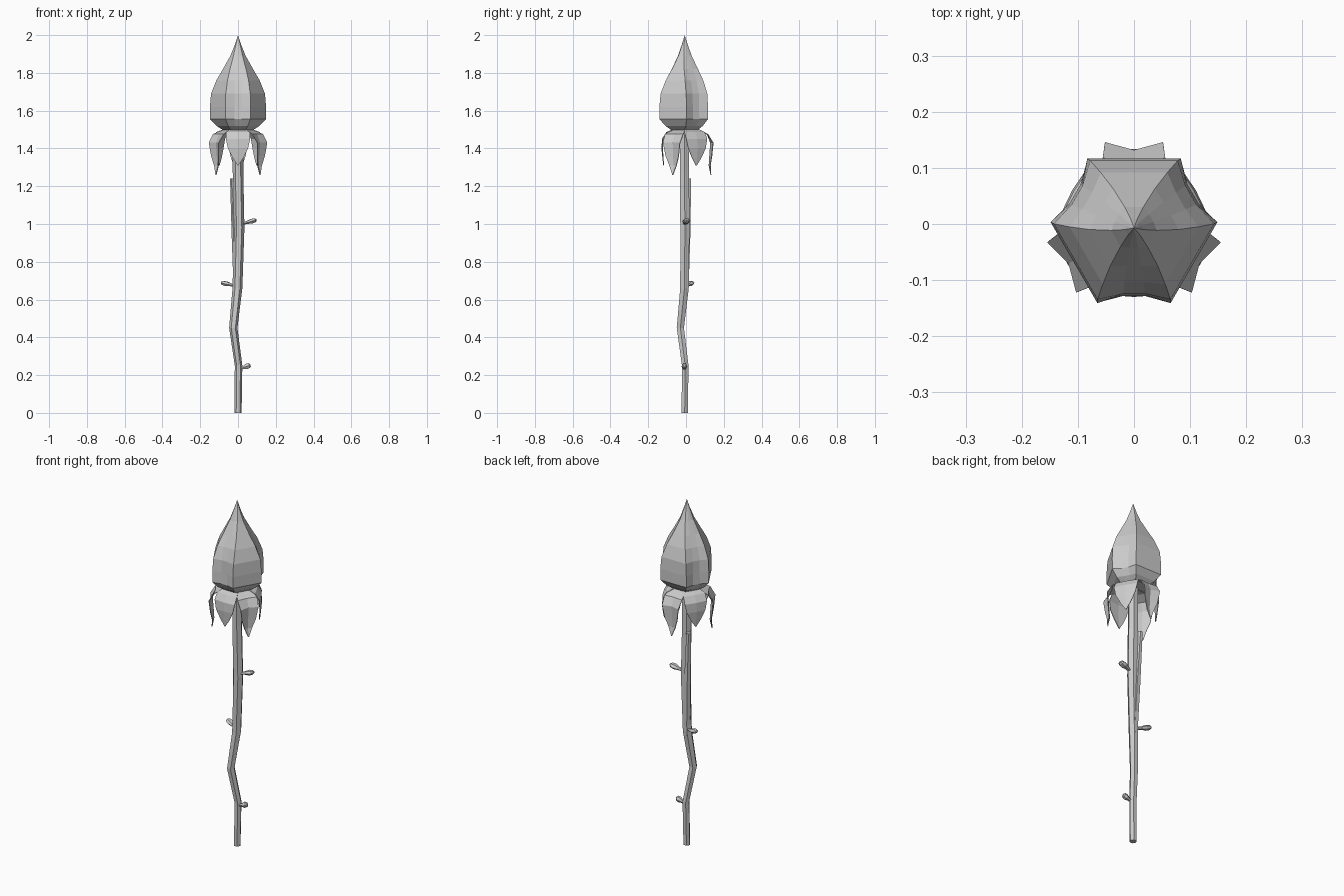
import bpy
from math import sin, cos, pi, radians
from mathutils import Vector

if "Cube" in bpy.data.objects:
    bpy.data.objects.remove(bpy.data.objects["Cube"])


def make(name, verts, faces):
    me = bpy.data.meshes.new(name)
    me.from_pydata([tuple(v) for v in verts], [], faces)
    me.update()
    ob = bpy.data.objects.new(name, me)
    bpy.context.collection.objects.link(ob)
    return ob


def loft(name, rings):
    # Skin equal-sized rings and cap both ends
    n = len(rings[0])
    verts = [v for r in rings for v in r]
    faces = [(i * n + j, i * n + (j + 1) % n, (i + 1) * n + (j + 1) % n, (i + 1) * n + j)
             for i in range(len(rings) - 1) for j in range(n)]
    faces.append(tuple(reversed(range(n))))
    faces.append(tuple(range((len(rings) - 1) * n, len(rings) * n)))
    return make(name, verts, faces)


def tube(name, path, sides=6):
    # path of (x, y, z, radius), horizontal rings
    return loft(name, [[(x + r * cos(2 * pi * k / sides), y + r * sin(2 * pi * k / sides), z)
                        for k in range(sides)] for x, y, z, r in path])


def nub(name, start, end, width, thick):
    # Small paddle-shaped leaf bud growing out of the stem
    a, b = Vector(start), Vector(end)
    d = (b - a).normalized()
    side = d.cross(Vector((0, 0, 1))).normalized()
    up = side.cross(d)
    rings = []
    for t, s in ((0, .45), (.35, .6), (.65, 1), (.9, .85), (1, .4)):
        c = a.lerp(b, t)
        rings.append([c + side * (width * s * cos(k * pi / 3)) + up * (thick * s * sin(k * pi / 3))
                      for k in range(6)])
    loft(name, rings)


# Stem with its kink, and the thin shoot lying along it
tube("stem", [(0, -.007, 0, .019), (.003, -.004, .25, .02), (-.025, -.03, .45, .022),
              (-.003, -.008, .66, .026), (.006, -.006, .98, .028),
              (0, -.008, 1.28, .028), (0, -.008, 1.52, .028)])
tube("side_shoot", [(-.003, -.004, .64, .02), (-.014, .006, .95, .02), (-.028, .015, 1.24, .014)])

# Leaf buds
nub("leaf_bud_upper", (.02, -.006, 1.0), (.097, .006, 1.022), .022, .014)
nub("leaf_bud_middle", (-.015, .0, .672), (-.088, .032, .69), .02, .014)
nub("leaf_bud_lower", (.012, -.008, .235), (.066, -.008, .253), .016, .017)

# Closed bud: three concave petals, ridge half-angle widens towards the tip
# (z, ridge radius, petal middle ratio, ridge half-angle)
profile = [(1.495, .075, .9, 30), (1.52, .115, .86, 27), (1.555, .148, .82, 26),
           (1.62, .149, .80, 26), (1.69, .143, .82, 27), (1.76, .115, .84, 29),
           (1.82, .08, .86, 32), (1.89, .041, .88, 36), (1.95, .017, .9, 40)]
CY = -.007
verts, n = [], 15
for z, r, m, h in profile:
    for p in range(3):
        c = 270 + 120 * p
        g = 60 - h
        flat = cos(radians(g))
        for ang, rad in ((c - h, r), (c - h * .35, r * (m + .01)), (c + h * .35, r * (m + .01)),
                         (c + h, r), (c + 60, r * flat)):
            a = radians(ang)
            verts.append((rad * cos(a), CY + rad * sin(a), z))
faces = [(i * n + j, i * n + (j + 1) % n, (i + 1) * n + (j + 1) % n, (i + 1) * n + j)
         for i in range(len(profile) - 1) for j in range(n)]
top = (len(profile) - 1) * n
verts.append((0, CY, 2.0))
faces += [(top + j, top + (j + 1) % n, len(verts) - 1) for j in range(n)]
faces.append(tuple(reversed(range(n))))
make("flower_bud", verts, faces)

# Sepals: (radius, z, half width, outward flare of the edges)
long_sepal = [(.02, 1.495, .02, 0), (.07, 1.497, .04, -.003), (.115, 1.475, .056, .004),
              (.133, 1.43, .052, .014), (.128, 1.36, .04, .012), (.125, 1.31, .022, .007),
              (.135, 1.26, .002, 0)]
short_sepal = [(.02, 1.495, .02, 0), (.065, 1.5, .045, -.003), (.1, 1.485, .062, -.004),
               (.122, 1.45, .064, -.004), (.125, 1.40, .053, -.004), (.12, 1.35, .028, -.002),
               (.115, 1.31, .002, 0)]
for k in range(6):
    a = radians(90 + 60 * k)
    out, side = Vector((cos(a), sin(a), 0)), Vector((-sin(a), cos(a), 0))
    verts, faces = [], []
    for r, z, w, f in (short_sepal if k % 2 else long_sepal):
        for s in (-1, 0, 1):
            verts.append(out * (r + f * abs(s)) + side * (w * s) + Vector((0, -.003, z)))
    for i in range(6):
        for j in range(2):
            q = i * 3 + j
            faces.append((q, q + 3, q + 4, q + 1))
    ob = make("sepal_%d" % (k + 1), verts, faces)
    mod = ob.modifiers.new("thickness", 'SOLIDIFY')
    mod.thickness = .004
    mod.offset = 0
